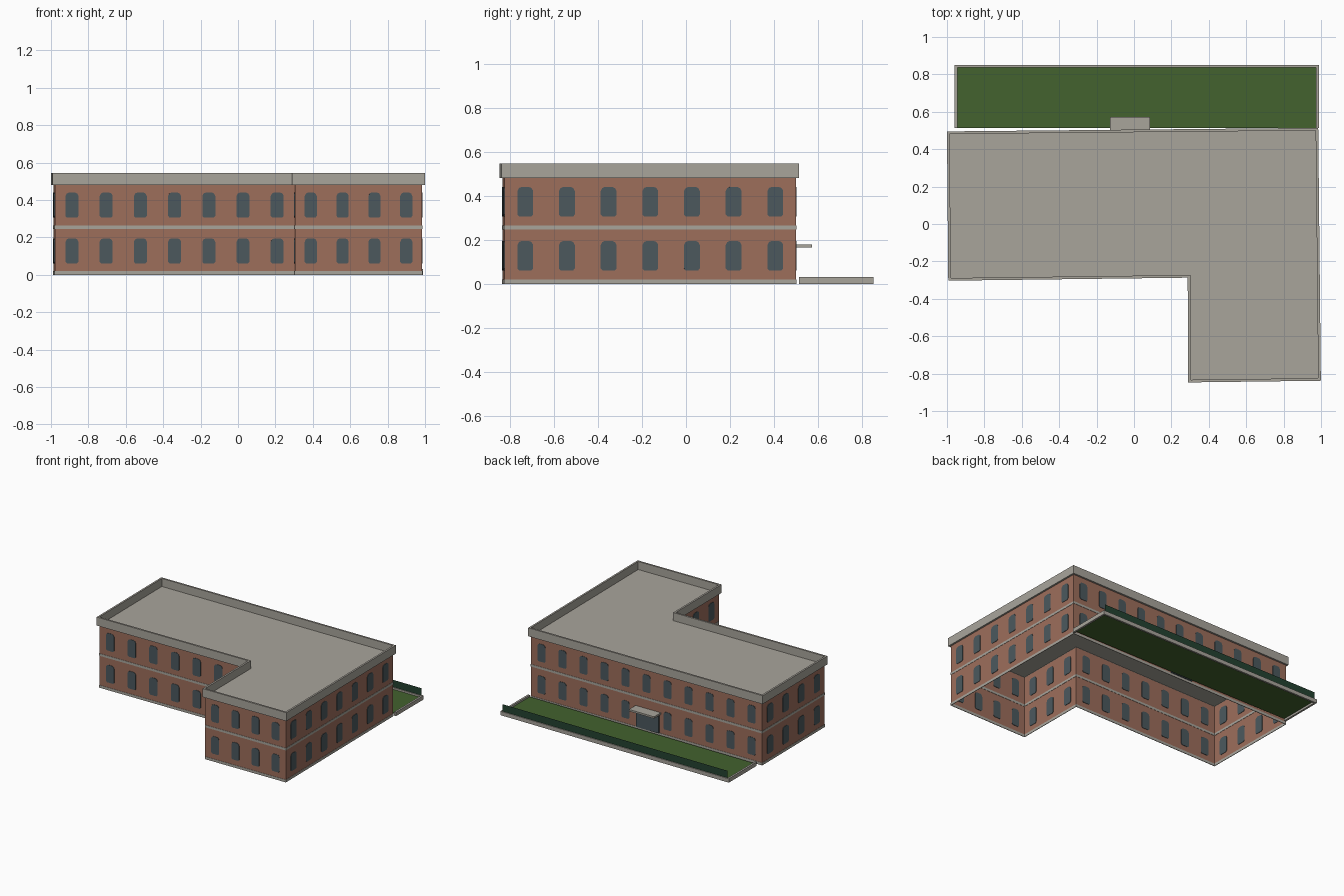
import bpy, bmesh
from mathutils import Vector

if "Cube" in bpy.data.objects:
    bpy.data.objects.remove(bpy.data.objects["Cube"])


def material(name, r, g, b):
    color = [(c / 255) ** 2.2 for c in (r, g, b)] + [1]
    mat = bpy.data.materials.new(name)
    mat.use_nodes = True
    mat.diffuse_color = color
    mat.node_tree.nodes["Principled BSDF"].inputs["Base Color"].default_value = color
    return mat


BRICK = material("brick", 156, 110, 92)
STONE = material("stone", 167, 163, 154)
GLASS = material("window_glass", 77, 89, 94)
GRASS = material("grass", 69, 98, 50)
HEDGE = material("hedge_green", 40, 68, 52)


def finish(name, bm, mat, fix_normals=True):
    if fix_normals:
        bmesh.ops.recalc_face_normals(bm, faces=bm.faces[:])
    mesh = bpy.data.meshes.new(name)
    bm.to_mesh(mesh)
    bm.free()
    mesh.materials.append(mat)
    obj = bpy.data.objects.new(name, mesh)
    bpy.context.collection.objects.link(obj)
    return obj


def box(name, x0, x1, y0, y1, z0, z1, mat):
    bm = bmesh.new()
    bmesh.ops.create_cube(bm, size=1)
    for v in bm.verts:
        v.co = (x1 if v.co.x > 0 else x0, y1 if v.co.y > 0 else y0, z1 if v.co.z > 0 else z0)
    return finish(name, bm, mat)


def inset(points, d):
    """Move every side of a counter-clockwise outline inwards by d."""
    result = []
    for i, p in enumerate(points):
        e0 = (p - points[i - 1]).normalized()
        e1 = (points[(i + 1) % len(points)] - p).normalized()
        n0, n1 = Vector((-e0.y, e0.x)), Vector((-e1.y, e1.x))
        result.append(p + (n0 + n1) * d / (1 + n0.dot(n1)))
    return result


def sheet(bm, loop, z0, z1):
    """Upright sheet following a closed outline."""
    low = [bm.verts.new((p.x, p.y, z0)) for p in loop]
    high = [bm.verts.new((p.x, p.y, z1)) for p in loop]
    for i in range(len(loop)):
        j = (i + 1) % len(loop)
        bm.faces.new((low[i], low[j], high[j], high[i]))
    return low, high


def ring(name, outer, inner, z0, z1, mat):
    """Closed band between two outlines."""
    bm = bmesh.new()
    a = sheet(bm, outer, z0, z1)
    b = sheet(bm, inner, z0, z1)
    for la, lb in zip(a, b):
        for i in range(len(la)):
            j = (i + 1) % len(la)
            bm.faces.new((la[i], la[j], lb[j], lb[i]))
    return finish(name, bm, mat)


# L-shaped footprint, slightly skewed
eaves = [Vector(p) for p in ((-0.993, -0.303), (0.287, -0.287), (0.29, -0.847),
                             (0.999, -0.838), (0.985, 0.514), (-1.0, 0.495))]
walls = inset(eaves, 0.014)

# Hollow brick walls, open underneath
bm = bmesh.new()
sheet(bm, walls, 0, 0.48)
finish("brick_walls", bm, BRICK, False)

# Flat roof and the parapet around it
bm = bmesh.new()
bm.faces.new([bm.verts.new((p.x, p.y, 0.483)) for p in walls])
finish("roof", bm, STONE, False)
ring("parapet", eaves, walls, 0.48, 0.545, STONE)

# Stone courses, showing on both faces of the walls
for name, z0, z1 in (("base_course", 0, 0.02), ("middle_course", 0.246, 0.264)):
    ring(name, inset(walls, -0.002), inset(walls, 0.002), z0, z1, STONE)

# Windows: two evenly spaced rows on every wall
SHAPE = ((-0.5, 0.07), (-0.38, 0), (0.38, 0), (0.5, 0.07), (0.5, 0.86),
         (0.4, 0.96), (0.22, 1), (-0.22, 1), (-0.4, 0.96), (-0.5, 0.86))
SIDES = ("front", "wing_inner", "wing_front", "left", "back", "right")


def add_window(bm, center, along, normal, z, width, height):
    rims = []
    for depth in (-0.003, 0.003):
        rim = []
        for s, t in SHAPE:
            p = center + along * s * width + normal * depth
            rim.append(bm.verts.new((p.x, p.y, z + t * height)))
        bm.faces.new(rim)
        rims.append(rim)
    for i in range(len(SHAPE)):
        bm.faces.new((rims[0][i - 1], rims[0][i], rims[1][i], rims[1][i - 1]))


for k, side in enumerate(SIDES):
    start, end = walls[k], walls[(k + 1) % len(walls)]
    length = (end - start).length
    along = (end - start).normalized()
    normal = Vector((along.y, -along.x))
    count = round(length / 0.185)
    bm = bmesh.new()
    for i in range(count):
        center = start.lerp(end, (i + 0.5) / count)
        for z in (0.06, 0.305):
            if side == "back" and i == count // 2 and z < 0.1:
                continue  # the entrance stands here
            add_window(bm, center, along, normal, z, 0.38 * length / count, 0.135)
    finish(side + "_windows", bm, GLASS)

# Entrance with a canopy in the back wall
box("entrance_door", -0.115, 0.075, 0.484, 0.5, 0.02, 0.166, GLASS)
box("entrance_canopy", -0.128, 0.086, 0.488, 0.572, 0.165, 0.179, STONE)

# Lawn with a stone kerb on three sides
bm = bmesh.new()
bm.faces.new([bm.verts.new((x, y, 0.016)) for x, y in
              ((-0.95, 0.512), (0.98, 0.512), (0.98, 0.84), (-0.95, 0.84))])
finish("lawn", bm, GRASS, False)
box("kerb_right", -0.96, -0.945, 0.512, 0.85, 0, 0.03, STONE)
box("kerb_left", 0.973, 0.988, 0.512, 0.85, 0, 0.03, STONE)
box("kerb_back", -0.945, 0.973, 0.836, 0.85, 0, 0.03, STONE)

# Thin hedge screen standing on the back kerb
bm = bmesh.new()
bm.faces.new([bm.verts.new((x, 0.843, z)) for x, z in
              ((0.975, 0.03), (-0.945, 0.03), (-0.945, 0.085), (0.975, 0.085))])
finish("hedge_screen", bm, HEDGE, False)
